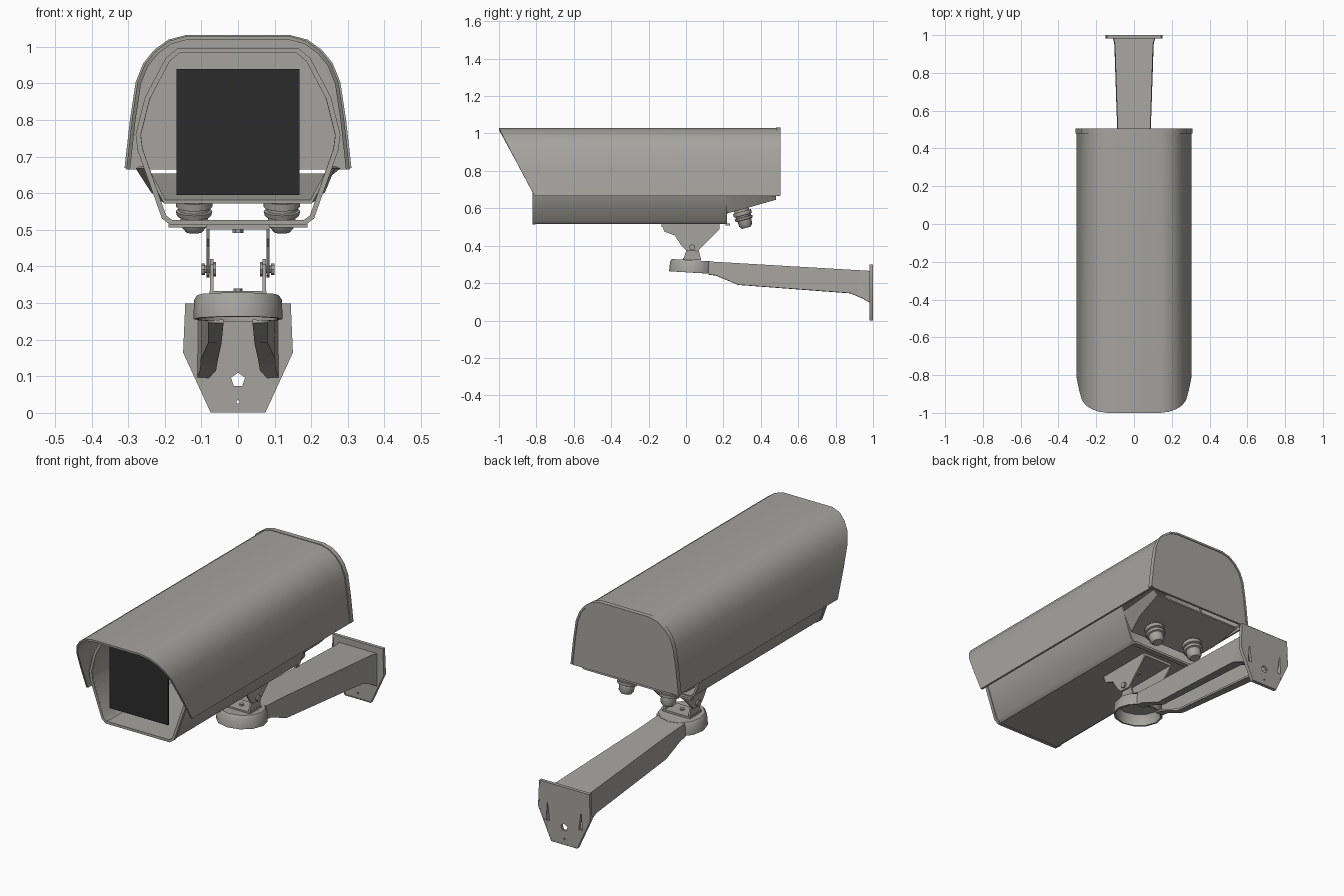
import bpy, bmesh, math
from mathutils import Matrix, Vector

if "Cube" in bpy.data.objects:
    bpy.data.objects.remove(bpy.data.objects["Cube"])


def material(name, rgb):
    m = bpy.data.materials.new(name)
    m.use_nodes = True
    m.diffuse_color = (*rgb, 1)
    m.node_tree.nodes["Principled BSDF"].inputs["Base Color"].default_value = (*rgb, 1)
    return m


GREY = material("warm grey metal", (0.38, 0.37, 0.345))
DARK = material("dark glass", (0.025, 0.025, 0.025))


def baked(ob):
    dg = bpy.context.evaluated_depsgraph_get()
    return bpy.data.meshes.new_from_object(ob.evaluated_get(dg))


def finish(name, bm, mat=GREY, thickness=0, angle=35):
    """Turn a bmesh into an object, thicken thin sheets, smooth soft edges."""
    bmesh.ops.remove_doubles(bm, verts=bm.verts, dist=0.0001)
    bmesh.ops.recalc_face_normals(bm, faces=bm.faces)
    me = bpy.data.meshes.new(name)
    bm.to_mesh(me)
    bm.free()
    ob = bpy.data.objects.new(name, me)
    bpy.context.collection.objects.link(ob)
    if thickness:
        mod = ob.modifiers.new("thickness", 'SOLIDIFY')
        mod.thickness, mod.offset = thickness, 0
        me = baked(ob)
        ob.modifiers.clear()
        ob.data = me
    me.materials.clear()
    me.materials.append(mat)
    bpy.ops.object.select_all(action='DESELECT')
    ob.select_set(True)
    bpy.context.view_layer.objects.active = ob
    bpy.ops.object.shade_smooth_by_angle(angle=math.radians(angle))
    return ob


def loft(name, sections, closed=False, thickness=0.01):
    """Thin skin through matching cross-sections."""
    bm = bmesh.new()
    rows = [[bm.verts.new(p) for p in s] for s in sections]
    n = len(rows[0])
    for a, b in zip(rows, rows[1:]):
        for i in range(n if closed else n - 1):
            j = (i + 1) % n
            bm.faces.new((a[i], a[j], b[j], b[i]))
    return finish(name, bm, thickness=thickness)


def plate(name, loops, axis, at, thickness, mat=GREY):
    """Flat sheet from an outline and optional holes, facing the given axis."""
    cu = bpy.data.curves.new(name, 'CURVE')
    cu.dimensions, cu.fill_mode, cu.extrude = '2D', 'BOTH', thickness / 2
    for loop in loops:
        sp = cu.splines.new('POLY')
        sp.points.add(len(loop) - 1)
        sp.use_cyclic_u = True
        for p, (u, v) in zip(sp.points, loop):
            p.co = (u, v, 0, 1)
    tmp = bpy.data.objects.new(name + " outline", cu)
    bpy.context.collection.objects.link(tmp)
    me = baked(tmp)
    bpy.data.objects.remove(tmp)
    bm = bmesh.new()
    bm.from_mesh(me)
    for v in bm.verts:
        a, b, c = v.co
        v.co = {'x': (at + c, a, b), 'y': (a, at + c, b), 'z': (a, b, at + c)}[axis]
    return finish(name, bm, mat)


def lathe(name, rings, origin, direction, sides=12, thickness=0):
    """Stacked (distance, radius) rings along a direction."""
    m = Matrix.Translation(origin) @ Vector(direction).to_track_quat('Z', 'Y').to_matrix().to_4x4()
    bm = bmesh.new()
    rows = [[bm.verts.new(m @ Vector((r * math.cos(k * math.tau / sides),
                                      r * math.sin(k * math.tau / sides), d)))
             for k in range(sides)] for d, r in rings]
    for a, b in zip(rows, rows[1:]):
        for i in range(sides):
            j = (i + 1) % sides
            bm.faces.new((a[i], a[j], b[j], b[i]))
    bm.faces.new(rows[0])
    if not thickness:
        bm.faces.new(rows[-1])
    return finish(name, bm, thickness=thickness)


def mirrored(half):
    return half + [(-x, z) for x, z in reversed(half)]


def ring(x, z, r, sides):
    return [(x + r * math.sin(k * math.tau / sides), z + r * math.cos(k * math.tau / sides))
            for k in range(sides)]


def rect(x0, x1, y0, y1):
    return [(x0, y0), (x1, y0), (x1, y1), (x0, y1)]


# Sun hood with raked front edge, back rim and back cap
arch = mirrored([(.3, .665), (.285, .8), (.27, .9), (.25, .95), (.222, .985),
                 (.185, 1.012), (.14, 1.024)])
loft("hood", [[(x, -1 + (1.024 - z) * .53, z) for x, z in arch],
              [(x, .49, z) for x, z in arch]])
lip = [(x * 1.017, z + .003) for x, z in arch]
loft("hood_rim", [[(x, y, z) for x, z in lip] for y in (.48, .505)])
plate("back_cap", [arch], 'y', .495, .012)

# Inner housing: open tube with a front rim
shell = mirrored([(.18, .52), (.2, .535), (.265, .72), (.27, .76), (.245, .86),
                  (.19, .965), (.16, .99)])
loft("housing", [[(x, y, z) for x, z in shell] for y in (-.815, .22)], True)
loft("housing_front_rim", [[(x * 1.01, y, z) for x, z in shell] for y in (-.822, -.805)],
     True, .014)
plate("front_glass", [rect(-.168, .168, .595, .94)], 'y', -.81, .009, DARK)

# Sloping tail panel under the hood, with a small clip at its front
tail = [(.22, [(.25, .67), (.2, .577)]), (.33, [(.26, .67), (.235, .607)]),
        (.48, [(.275, .67), (.25, .65)])]
loft("tail_panel", [[(x, y, z) for x, z in mirrored(h)] for y, h in tail])
plate("tail_clip", [rect(-.19, .19, .21, .235)], 'z', .513, .012)

# Cable glands
for side, s in (("left", 1), ("right", -1)):
    lathe(side + "_cable_gland",
          [(0, .04), (.015, .04), (.015, .05), (.035, .05), (.037, .042), (.045, .042),
           (.047, .05), (.06, .047), (.062, .038), (.09, .036), (.105, .024)],
          (s * .12, .295, .597), (0, .27, -.96))

# Swivel bracket: upper and lower forks joined by pivot screws
plate("upper_bracket_base", [rect(-.085, .085, -.13, .18)], 'z', .508, .014)
plate("lower_bracket_base", [rect(-.078, .078, -.015, .08)], 'z', .328, .01)
upper_ear = [(-.13, .512), (-.115, .475), (-.06, .455), (-.025, .4), (0, .375), (.06, .37),
             (.09, .4), (.18, .49), (.18, .512)]
lower_ear = [(-.015, .325), (.08, .325), (.07, .37), (.055, .41), (.03, .42), (.01, .405),
             (0, .37)]
for side, s in (("left", 1), ("right", -1)):
    plate(side + "_upper_ear", [upper_ear], 'x', s * .082, .008)
    plate(side + "_lower_ear", [lower_ear], 'x', s * .072, .009)
    lathe(side + "_pivot_screw", [(0, .02), (.012, .02), (.012, .01), (.03, .01),
                                  (.03, .016), (.04, .016)],
          (s * .06, .033, .392), (s, 0, 0), 8)
lathe("upper_bolt", [(0, .015), (.012, .015)], (0, .03, .503), (0, 0, -1), 6)
lathe("lower_bolt", [(0, .012), (.01, .012)], (0, .03, .33), (0, 0, 1), 6)

# Arm head: shallow cup, open below
lathe("arm_head", [(0, .108), (.01, .115), (.062, .117)], (0, .035, .318),
      (0, -.06, -1), 12, .01)

# Arm: tapering channel with in-turned lower lips
stations = [(.12, .312, .25, .078, .04), (.16, .31, .245, .078, .04),
            (.28, .303, .195, .078, .045), (.88, .268, .15, .098, .055),
            (.95, .264, .12, .1, .06), (.985, .262, .1, .108, .08)]
loft("arm", [[(x, y, z) for x, z in mirrored([(inner, lo), (w, lo), (w * .97, hi)])]
             for y, hi, lo, w, inner in stations])

# Wall plate with screw holes and side slots
slot = [(.083, .1), (.104, .1), (.097, .2)]
outline = mirrored([(.073, .003), (.147, .165), (.142, .297)])
plate("wall_plate", [outline, ring(0, .09, .02, 5), ring(0, .03, .005, 6),
                     slot, [(-x, z) for x, z in slot]], 'y', .992, .015)
loft("wall_plate_rim", [[(x, y, z) for x, z in outline] for y in (.982, 1)], True, .006)
